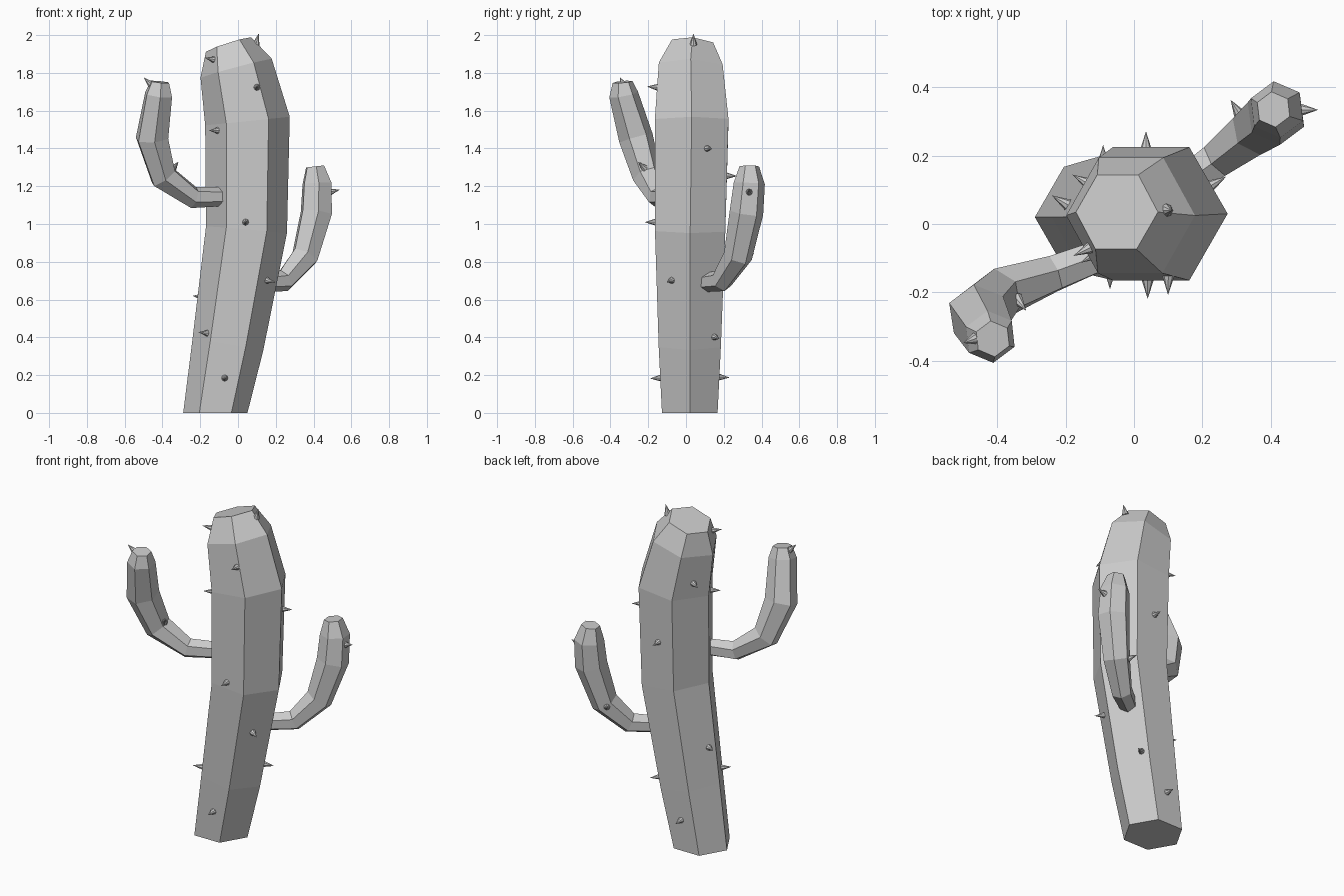
import bpy, math
from mathutils import Vector
from mathutils.bvhtree import BVHTree

if "Cube" in bpy.data.objects:
    bpy.data.objects.remove(bpy.data.objects["Cube"])

SIDES = 6


def add_mesh(name, verts, faces):
    me = bpy.data.meshes.new(name)
    me.from_pydata(verts, [], faces)
    me.update()
    ob = bpy.data.objects.new(name, me)
    bpy.context.collection.objects.link(ob)
    return BVHTree.FromPolygons(verts, faces)


def limb(name, path, side, start=None):
    """Six-sided tube along (x, y, z, radius) points; corners lie across 'side'."""
    pts = [Vector(p[:3]) for p in path]
    n = len(pts)
    verts = []
    for i, p in enumerate(pts):
        a = (p - pts[i - 1]).normalized() if i else Vector()
        b = (pts[i + 1] - p).normalized() if i < n - 1 else Vector()
        t = (a + b).normalized()
        if i == 0 and start:
            t = Vector(start)
        u = Vector(side)
        u = (u - t * u.dot(t)).normalized()
        v = u.cross(t)
        for k in range(SIDES):
            w = math.tau * k / SIDES
            verts.append(p + (v * math.cos(w) + u * math.sin(w)) * path[i][3])
    faces = [tuple(range(SIDES))[::-1], tuple(range((n - 1) * SIDES, n * SIDES))]
    for i in range(n - 1):
        for k in range(SIDES):
            j = (k + 1) % SIDES
            faces.append((i * SIDES + k, i * SIDES + j,
                          (i + 1) * SIDES + j, (i + 1) * SIDES + k))
    return add_mesh(name, verts, faces)


def spike(name, tree, near, aim=None, length=0.055, radius=0.02):
    """Cone on the surface point closest to 'near', along the face normal or 'aim'."""
    p, normal, _, _ = tree.find_nearest(Vector(near))
    if normal.dot(Vector(near) - p) < 0 and not aim:
        normal = normal.copy()
    d = Vector(aim).normalized() if aim else normal
    q = d.to_track_quat('Z', 'Y')
    base = p - d * 0.008
    verts = [base + q @ Vector((radius * math.cos(math.tau * k / 8),
                                radius * math.sin(math.tau * k / 8), 0)) for k in range(8)]
    verts.append(p + d * length)
    faces = [(k, (k + 1) % 8, 8) for k in range(8)] + [tuple(range(8))[::-1]]
    add_mesh(name, verts, faces)


# Trunk
trunk = limb("trunk", [
    (-0.12, 0.02, 0, 0.17), (-0.053, 0.02, 0.365, 0.19), (0.045, 0.022, 0.97, 0.215),
    (0.05, 0.03, 1.545, 0.225), (-0.01, 0.025, 1.825, 0.195), (-0.05, 0.035, 1.95, 0.126)],
    (0, 1, 0), start=(0, 0, 1))

# Arms
left_arm = limb("left_arm", [
    (-0.07, -0.08, 1.145, 0.05), (-0.235, -0.145, 1.14, 0.058), (-0.395, -0.205, 1.25, 0.078),
    (-0.455, -0.265, 1.455, 0.092), (-0.42, -0.33, 1.685, 0.078), (-0.413, -0.336, 1.752, 0.053)],
    (0.6, -0.8, 0))
right_arm = limb("right_arm", [
    (0.12, 0.10, 0.69, 0.05), (0.245, 0.19, 0.70, 0.06), (0.355, 0.275, 0.83, 0.077),
    (0.415, 0.32, 1.06, 0.09), (0.418, 0.335, 1.215, 0.083), (0.408, 0.335, 1.305, 0.052)],
    (-0.6, 0.8, 0))

# Trunk spikes
for i, p in enumerate([
        (-0.13, -0.07, 1.87), (0.10, -0.17, 1.725), (-0.115, -0.09, 1.495),
        (0.04, -0.17, 1.01), (0.16, -0.08, 0.70), (-0.15, -0.10, 0.42),
        (-0.07, -0.13, 0.185), (-0.20, 0.06, 0.615), (0.22, 0.11, 1.40),
        (0.08, 0.155, 0.40), (-0.09, 0.17, 0.19), (0.035, 0.22, 1.255),
        (-0.12, 0.11, 1.62)]):
    spike(f"trunk_spike_{i + 1}", trunk, p)
spike("crown_spike", trunk, (0.09, 0.035, 1.95), (0.25, 0, 1))

# Arm spikes
spike("left_arm_tip_spike", left_arm, (-0.46, -0.335, 1.74), (-0.7, -0.25, 0.7), 0.05)
spike("left_arm_spike", left_arm, (-0.315, -0.22, 1.305), (0.5, -0.6, 0.6), 0.05)
spike("right_arm_tip_spike", right_arm, (0.50, 0.335, 1.17), (1, 0, 0.25), 0.05)
spike("right_arm_spike", right_arm, (0.31, 0.32, 0.83), (-0.5, 0.8, 0.3), 0.05)
